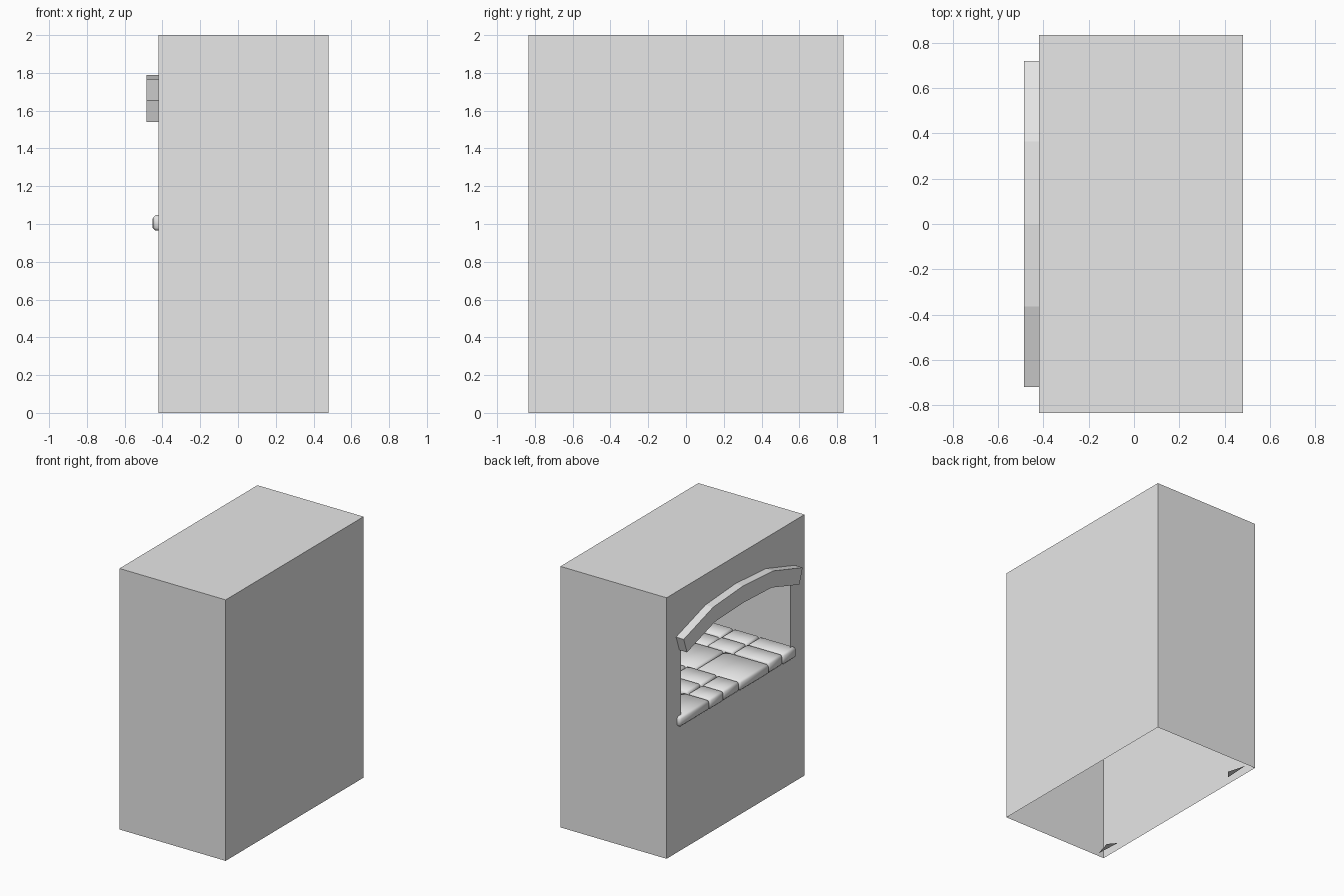
import bpy, bmesh, random

random.seed(4)
old = bpy.data.objects.get("Cube")
if old:
    bpy.data.objects.remove(old, do_unlink=True)

stone = bpy.data.materials.new("plain grey stone")
stone.use_nodes = True
GREY = (0.8, 0.8, 0.8, 1)
stone.diffuse_color = GREY
next(n for n in stone.node_tree.nodes if n.type == 'BSDF_PRINCIPLED').inputs["Base Color"].default_value = GREY

BACK, FRONT, HALF, TOP = 0.48, -0.42, 0.835, 2.0   # hollow shell limits


def finish(name, bm, recalc=True):
    if recalc:
        bmesh.ops.recalc_face_normals(bm, faces=bm.faces)
    mesh = bpy.data.meshes.new(name)
    bm.to_mesh(mesh)
    bm.free()
    mesh.materials.append(stone)
    ob = bpy.data.objects.new(name, mesh)
    bpy.context.collection.objects.link(ob)
    return ob


def face(bm, points):
    return bm.faces.new([bm.verts.new(p) for p in points])


# Hollow block, open underneath, with an arched opening in one long wall
bm = bmesh.new()
face(bm, [(FRONT, -HALF, TOP), (BACK, -HALF, TOP), (BACK, HALF, TOP), (FRONT, HALF, TOP)])
face(bm, [(BACK, -HALF, 0), (BACK, HALF, 0), (BACK, HALF, TOP), (BACK, -HALF, TOP)])
opening = [(0, 1.72), (0.345, 1.7), (0.66, 1.6), (0.66, 1.0), (0, 1.0)]
half_wall = [(0, 0), (HALF, 0), (HALF, TOP), (0, TOP)] + opening
for side in (-1, 1):
    face(bm, [(FRONT, side * HALF, 0), (BACK, side * HALF, 0),
              (BACK, side * HALF, TOP), (FRONT, side * HALF, TOP)])
    face(bm, [(FRONT, side * y, z) for y, z in half_wall])
bmesh.ops.remove_doubles(bm, verts=bm.verts, dist=0.0001)
finish("block_shell", bm)

# Faceted arch band above the opening
outer = [(-0.72, 1.655), (-0.365, 1.765), (0, 1.79), (0.365, 1.765), (0.72, 1.655)]
inner = [(-0.68, 1.54), (-0.345, 1.645), (0, 1.66), (0.345, 1.645), (0.68, 1.54)]
bm = bmesh.new()
band = face(bm, [(-0.485, y, z) for y, z in outer + inner[::-1]])
extruded = bmesh.ops.extrude_face_region(bm, geom=[band], use_keep_orig=True)
for v in extruded["geom"]:
    if isinstance(v, bmesh.types.BMVert):
        v.co.x = FRONT
finish("arch_band", bm)

# Stone floor: columns along the opening, each cut at its own depths
columns = [
    (0.71, 0.35, (-0.22, 0.1)),
    (0.35, 0.18, (-0.26, 0.0)),
    (0.18, -0.015, (-0.26, 0.0)),
    (-0.015, -0.37, (-0.07, 0.2)),
    (-0.37, -0.54, (-0.14, 0.08)),
    (-0.54, -0.7, (-0.14, 0.08)),
]
bm = bmesh.new()
for y1, y0, cuts in columns:
    xs = [-0.45 + random.uniform(-0.004, 0.004), *cuts, 0.47]
    for x0, x1 in zip(xs, xs[1:]):
        block = bmesh.ops.create_cube(bm, size=1)["verts"]
        top = 1.045 + random.uniform(-0.006, 0.006)
        for v in block:
            v.co = ((x0 + x1) / 2 + v.co.x * (x1 - x0 - 0.004),
                    (y0 + y1) / 2 + v.co.y * (y1 - y0 - 0.004),
                    (top + 0.965) / 2 + v.co.z * (top - 0.965))
        edges = {e for v in block for e in v.link_edges}
        bmesh.ops.bevel(bm, geom=list(edges), offset=0.014, segments=1, affect='EDGES')
for f in bm.faces:
    f.smooth = True
finish("floor_stones", bm)

# Small triangular slivers at the foot of the opened wall
bm = bmesh.new()
for side in (-1, 1):
    face(bm, [(-0.31, side * 0.67, 0.002), (-0.35, side * 0.81, 0.002), (-0.36, side * 0.61, 0.002)])
finish("foot_slivers", bm)
